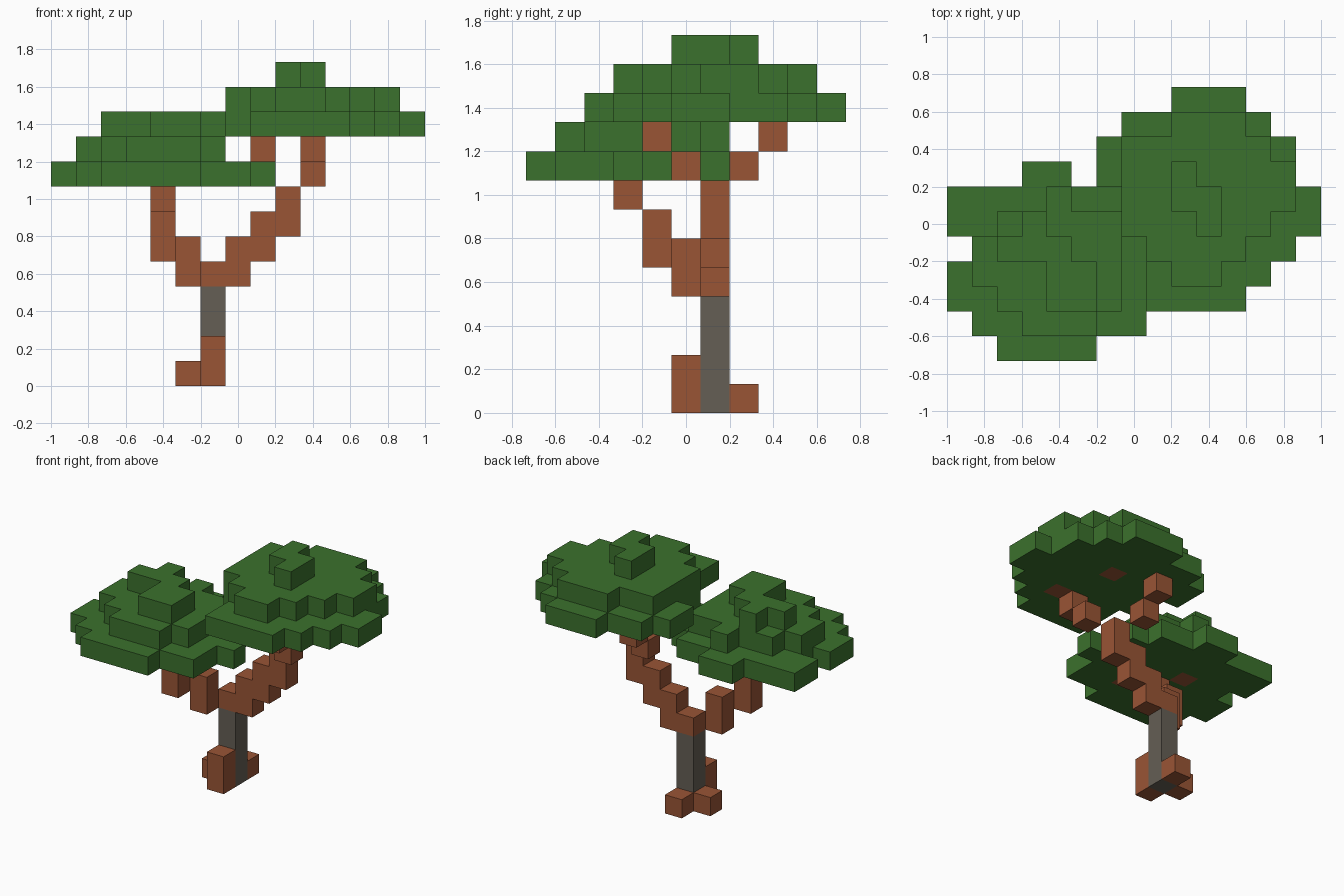
import bpy, bmesh
from mathutils import Vector

if "Cube" in bpy.data.objects:
    bpy.data.objects.remove(bpy.data.objects["Cube"], do_unlink=True)

UNIT = 2 / 15
ORIGIN = Vector((-1, -5.5 * UNIT, 0))


def make_material(name, rgb):
    mat = bpy.data.materials.new(name)
    mat.use_nodes = True
    mat.diffuse_color = (*rgb, 1)
    mat.node_tree.nodes["Principled BSDF"].inputs["Base Color"].default_value = (*rgb, 1)
    return mat


LEAF = make_material("leaf green", (.044, .165, .026))
BARK = make_material("bark brown", (.32, .09, .036))
STEM = make_material("trunk grey", (.13, .114, .09))


def read_layer(level, front_row, rows):
    """Block plan, back row first; returns leaf cells and wood cells."""
    found = {"#": set(), "w": set()}
    for j, row in enumerate(reversed(rows.split())):
        for i, mark in enumerate(row):
            if mark in found:
                found[mark].add((i, j + front_row, level))
    return found["#"], found["w"]


# Lower crown: three shrinking layers of leaves
low_plans = [
    (8, 0, """
        ...##
        #######
        ########
        .##w####
        #########
        #####w##
        .#######
        ..####"""),
    (9, 1, """
        ....#
        ..#####
        .######
        .######
        ..#####
        ...###"""),
    (10, 2, """
        ...#
        ..###
        ....##
        ....##"""),
]

# Upper crown
high_plans = [
    (10, 2, """
        .........###
        .......######
        ......########
        ......####w###
        .......########
        .......########
        ........###w##
        ........#####
        ........####"""),
    (11, 3, """
        .........###
        .......######
        .......#######
        .......#######
        .......######
        ........####
        .........##"""),
    (12, 5, """
        .........#
        .........##
        ..........#"""),
]

# Trunk, roots and stepped branches
trunk = {(6, 6, k) for k in range(4)}
roots = {(6, 5, 0), (6, 5, 1), (5, 6, 0), (6, 7, 0)}
low_branch = {(5, 5, 4), (5, 5, 5), (4, 4, 5), (4, 4, 6), (4, 3, 7)}
high_branch = {(6, 6, 4), (7, 6, 4), (7, 6, 5), (8, 6, 5), (8, 6, 6), (9, 6, 6), (9, 6, 7),
               (10, 5, 8), (10, 4, 9), (8, 7, 8), (8, 8, 9)}

crowns = []
for plans, branch in ((low_plans, low_branch), (high_plans, high_branch)):
    crown = set()
    for plan in plans:
        leaves, wood = read_layer(*plan)
        crown |= leaves
        branch |= wood
    crowns.append(crown)

parts = [
    ("trunk", trunk, STEM),
    ("roots", roots, BARK),
    ("low_branch", low_branch, BARK),
    ("high_branch", high_branch, BARK),
    ("low_crown", crowns[0], LEAF),
    ("high_crown", crowns[1], LEAF),
]
solid = set().union(*(cells for _, cells, _ in parts))


def build_blocks(name, cells, mat):
    """Skin the blocks with outer faces only, then merge flat areas."""
    bm = bmesh.new()
    for cell in sorted(cells):
        centre = Vector(cell) + Vector((.5, .5, .5))
        for axis in range(3):
            for sign in (-1, 1):
                normal = Vector((0, 0, 0))
                normal[axis] = sign
                if tuple(int(c + n) for c, n in zip(cell, normal)) in solid:
                    continue
                u = Vector((0, 0, 0))
                u[(axis + 1) % 3] = .5
                v = normal.cross(u)
                mid = centre + normal * .5
                corners = (mid - u - v, mid + u - v, mid + u + v, mid - u + v)
                bm.faces.new([bm.verts.new(ORIGIN + p * UNIT) for p in corners])
    bmesh.ops.remove_doubles(bm, verts=bm.verts, dist=UNIT / 100)
    bmesh.ops.dissolve_limit(bm, angle_limit=.01, verts=bm.verts, edges=bm.edges)
    mesh = bpy.data.meshes.new(name)
    bm.to_mesh(mesh)
    bm.free()
    mesh.materials.append(mat)
    bpy.context.collection.objects.link(bpy.data.objects.new(name, mesh))


for part in parts:
    build_blocks(*part)
